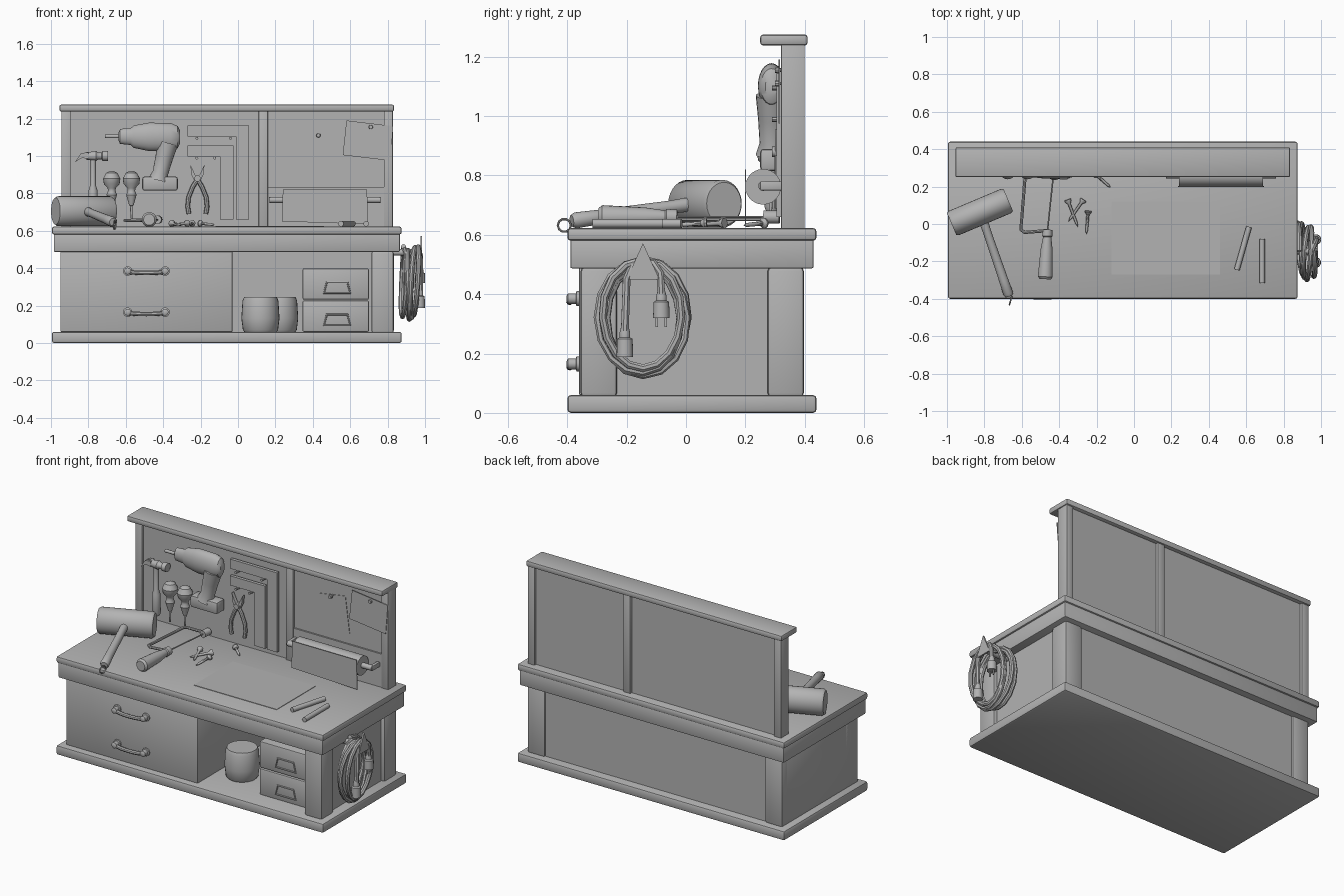
import bpy, bmesh, math
from mathutils import Vector

if "Cube" in bpy.data.objects:
    bpy.data.objects.remove(bpy.data.objects["Cube"])

grey = bpy.data.materials.new("plain_grey")
grey.diffuse_color = (0.45, 0.45, 0.45, 1)
grey.use_nodes = True
grey.node_tree.nodes["Principled BSDF"].inputs["Base Color"].default_value = grey.diffuse_color


def finish(name, bm, bevel=0, segs=2):
    bmesh.ops.recalc_face_normals(bm, faces=bm.faces[:])
    me = bpy.data.meshes.new(name)
    bm.to_mesh(me)
    bm.free()
    ob = bpy.data.objects.new(name, me)
    bpy.context.collection.objects.link(ob)
    me.materials.append(grey)
    if bevel:
        m = ob.modifiers.new("rounded_edges", 'BEVEL')
        m.width, m.segments = bevel, segs
    return ob


def box(name, x, y, z, bevel=0):
    """Box from (min, max) spans on each axis."""
    bm = bmesh.new()
    bmesh.ops.create_cube(bm, size=1)
    for v in bm.verts:
        v.co = [s[0] if c < 0 else s[1] for c, s in zip(v.co, (x, y, z))]
    return finish(name, bm, bevel)


def prism(name, pts, axis, lo, hi, bevel=0):
    """Outline in xz (axis 'y') or yz (axis 'x') extruded from lo to hi."""
    bm = bmesh.new()
    put = (lambda a, b, d: (a, d, b)) if axis == 'y' else (lambda a, b, d: (d, a, b))
    f = bm.faces.new([bm.verts.new(put(a, b, lo)) for a, b in pts])
    ext = bmesh.ops.extrude_face_region(bm, geom=[f])["geom"]
    move = (0, hi - lo, 0) if axis == 'y' else (hi - lo, 0, 0)
    bmesh.ops.translate(bm, vec=move, verts=[g for g in ext if isinstance(g, bmesh.types.BMVert)])
    return finish(name, bm, bevel)


def lathe(name, p, q, prof, n=20, squash=1):
    """Round part from p to q; prof holds (fraction along, radius)."""
    p, q = Vector(p), Vector(q)
    rot = (q - p).to_track_quat('Z', 'Y')
    bm = bmesh.new()
    rings = []
    for t, r in prof:
        rings.append([bm.verts.new(p.lerp(q, t) + rot @ Vector(
            (squash * r * math.cos(i * math.tau / n), r * math.sin(i * math.tau / n), 0)))
            for i in range(n)])
    for a, b in zip(rings, rings[1:]):
        for i in range(n):
            bm.faces.new((a[i], a[(i + 1) % n], b[(i + 1) % n], b[i]))
    bm.faces.new(rings[0])
    bm.faces.new(rings[-1])
    return finish(name, bm)


def rod(name, p, q, r, n=12):
    return lathe(name, p, q, [(0, r), (1, r)], n)


def tube(name, pts, r, cyclic=False):
    cu = bpy.data.curves.new(name, 'CURVE')
    cu.dimensions, cu.bevel_depth, cu.bevel_resolution, cu.use_fill_caps = '3D', r, 2, True
    sp = cu.splines.new('POLY')
    sp.points.add(len(pts) - 1)
    for s, p in zip(sp.points, pts):
        s.co = (*p, 1)
    sp.use_cyclic_u = cyclic
    ob = bpy.data.objects.new(name, cu)
    bpy.context.collection.objects.link(ob)
    cu.materials.append(grey)
    return ob


# Cabinet
box("base_slab", (-.995, .875), (-.4, .44), (0, .06), .012)
box("worktop", (-.995, .875), (-.4, .44), (.58, .623), .012)
box("apron", (-.985, .865), (-.39, .43), (.487, .585), .006)
for x in (-.95, .713):
    for y in (-.355, .275):
        box("cabinet_post", (x, x + .12), (y, y + .122), (.055, .49), .012)
box("right_panel", (.76, .81), (-.25, .3), (.055, .49))
box("left_panel", (-.93, -.88), (-.25, .3), (.055, .49))
box("back_panel", (-.85, .75), (.35, .385), (.055, .49))
box("drawer_block", (-.95, -.03), (-.36, .35), (.06, .49), .004)

# Drawer handles
for z in (.165, .385):
    tube("drawer_handle", [(-.49 + .105 * math.cos(a), -.37 - .022 * math.sin(a) ** .5, z - .01 * math.sin(a))
                           for a in [max(0, math.pi * i / 10 - 1e-6) for i in range(11)]], .012)
    for x in (-.59, -.39):
        lathe("handle_mount", (x, -.355, z), (x, -.402, z), [(0, .025), (.3, .025), (.35, .018), (.9, .018), (1, .01)])

# Back board
for x0, x1 in ((-.945, -.895), (.11, .16), (.78, .828)):
    box("board_post", (x0, x1), (.32, .4), (.615, 1.25), .004)
box("tool_board", (-.9, .79), (.335, .385), (.615, 1.25))
box("lower_board", (.16, .78), (.325, .34), (.615, .833))
box("board_cap", (-.955, .835), (.25, .41), (1.238, 1.275), .01)

# Paper roll
lathe("paper_roll", (.24, .26, .762), (.69, .26, .762), [(0, .06), (1, .06)], 28)
rod("roll_spindle", (.17, .26, .765), (.76, .26, .765), .017)
prism("paper_sheet", [(.24, .82), (.235, .65), (.4, .645), (.695, .635), (.69, .82)], 'y', .199, .203)
for x in (.165, .745):
    box("roll_bracket", (x, x + .02), (.25, .335), (.75, .78), .003)

# Pinned notes
prism("pinned_note", [(.34, 1.1), (.52, 1.13), (.55, .9), (.37, .87)], 'y', .33, .333)
prism("pinned_note", [(.58, 1.19), (.83, 1.16), (.815, .975), (.56, 1.005)], 'y', .312, .316)
for x, z in ((.43, 1.11), (.71, 1.155)):
    lathe("note_pin", (x, .335, z), (x, .3, z), [(0, .006), (.5, .006), (.6, .012), (1, .01)], 10)

# Carpenter squares
for x0, x1, z, w in ((-.27, .06, 1.163, .07), (-.27, -.025, 1.057, .072)):
    prism("carpenter_square", [(x0, z), (x1, z), (x1, .66), (x1 - w, .66), (x1 - w, z - .06), (x0, z - .06)],
          'y', .305, .325)
    for x in (x0 + .05, x1 - .1):
        rod("square_peg", (x, .34, z - .068), (x, .29, z - .068), .008, 8)

# Hanging hammer
lathe("hammer_handle", (-.775, .29, .68), (-.775, .29, .98),
      [(0, .02), (.05, .026), (.45, .024), (.55, .015), (1, .015)])
lathe("hammer_head", (-.81, .29, 1.0), (-.695, .29, 1.0),
      [(0, .02), (.45, .026), (.55, .018), (.7, .018), (.75, .027), (1, .027)])
for y in (.278, .302):
    prism("hammer_claw", [(-.8, 1.02), (-.84, 1.015), (-.873, .965), (-.835, .99), (-.8, .985)], 'y', y - .008, y + .008)

# Screwdrivers
for x in (-.675, -.57):
    lathe("screwdriver", (x, .285, .92), (x, .285, .665),
          [(0, .01), (.04, .03), (.16, .046), (.27, .042), (.36, .022), (.42, .02), (.5, .028),
           (.72, .012), (.73, .007), (1, .005)])

# Power drill
lathe("drill_body", (-.64, .288, 1.105), (-.31, .288, 1.1),
      [(0, .02), (.03, .04), (.2, .045), (.25, .06), (.5, .076), (.85, .075), (.96, .06), (1, .035)], 24, .6)
rod("drill_bit", (-.71, .288, 1.105), (-.63, .288, 1.105), .01)
lathe("drill_grip", (-.375, .29, 1.07), (-.425, .29, .87), [(0, .055), (.4, .047), (.8, .042), (1, .055)], 20)
box("drill_battery", (-.512, -.322), (.25, .33), (.815, .89), .012)

# Pliers
for s in (-1, 1):
    tube("plier_grip", [(-.217 + s * dx, .31, z) for dx, z in
                        ((.0, .875), (.025, .835), (.047, .78), (.052, .73), (.045, .69))], .012)
    prism("plier_jaw", [(-.217 + s * a, b) for a, b in
                        ((-.015, .87), (.012, .86), (.032, .9), (.038, .955), (.012, .9))], 'y', .3, .322)
rod("plier_pivot", (-.217, .33, .88), (-.217, .29, .88), .017)

# Mallet with hanging loop
lathe("mallet_head", (-.975, 0, .705), (-.672, .128, .705),
      [(0, .072), (.04, .08), (.96, .08), (1, .072)], 28, .88)
lathe("mallet_handle", (-.81, .03, .705), (-.668, -.385, .647),
      [(0, .025), (.2, .022), (.8, .025), (.97, .027), (1, .02)])
tube("mallet_loop", [(-.66 + .006 * math.cos(a), -.41 + .022 * math.cos(a), .632 + .022 * math.sin(a))
                     for a in [i * math.tau / 10 for i in range(10)]], .004, True)

# Frame saw
lathe("saw_handle", (-.475, -.295, .66), (-.462, -.03, .66),
      [(0, .03), (.05, .04), (.6, .032), (.85, .022), (.87, .027), (1, .025)])
tube("saw_frame", [(-.46, -.035, .66), (-.585, -.045, .655), (-.605, -.03, .655), (-.58, .28, .655),
                   (-.565, .295, .655), (-.42, .29, .66)], .009)
rod("saw_blade", (-.462, -.03, .66), (-.427, .3, .66), .004, 6)
rod("saw_clamp", (-.431, .262, .66), (-.426, .315, .66), .022)

# Loose screws
for a, b in (((-.355, .13), (-.3, -.015)), ((-.27, .13), (-.35, .015)),
             ((-.245, .07), (-.255, -.055)), ((-.205, .265), (-.125, .195))):
    lathe("screw", (*a, .64), (*b, .632), [(0, .018), (.06, .018), (.16, .008), (.85, .007), (1, .001)], 10)

# Drawing sheet and pencils
box("drawing_sheet", (-.12, .46), (-.27, .12), (.62, .626))
rod("pencil", (.615, -.015, .638), (.55, -.245, .638), .015)
rod("pencil", (.685, -.08, .638), (.685, -.315, .638), .015)

# Shelf pots and bins
for x, y in ((.12, -.13), (.22, .12)):
    lathe("pot", (x, y, .058), (x, y, .245), [(0, .085), (.06, .094), (.4, .102), (.9, .096), (1, .088)], 28)
for z in (.06, .232):
    box("storage_bin", (.345, .7), (-.28, .12), (z, z + .167), .008)
    tube("bin_label_frame", [(x, -.281, z + h) for x, h in
                             ((.46, .035), (.6, .035), (.585, .093), (.475, .093))], .006, True)

# Coiled cable on a hook
turns, steps = 4, 16
coil = []
for i in range(turns * steps + 1):
    a, k = i * math.tau / steps, i / (turns * steps)
    g = .015 * math.sin(a * .75 + 1)
    coil.append((.875 + .085 * k + .01 * math.cos(a * 1.3), -.145 + (.138 + g) * math.sin(a),
                 .322 + (.183 + g * .8) * math.cos(a)))
tube("cable_coil", coil, .014)
tube("cable_end", [(.95, -.145, .505), (.965, -.11, .505), (.975, -.087, .47), (.975, -.083, .39)], .014)
tube("cable_end", [(.95, -.145, .505), (.965, -.18, .5), (.975, -.2, .45), (.975, -.207, .25)], .014)
plug = [(0, .013), (.2, .018), (.35, .018), (.4, .026), (1, .028)]
lathe("plug", (.973, -.083, .41), (.973, -.083, .32), plug)
for y in (-.098, -.068):
    box("plug_prong", (.968, .978), (y - .004, y + .004), (.29, .325))
lathe("socket", (.972, -.206, .29), (.972, -.206, .188), plug)
rod("hook_peg", (.8, -.145, .485), (.98, -.145, .485), .018)
prism("hook_plate", [(-.2, .45), (-.09, .45), (-.145, .572)], 'x', .975, .985)

# Curves to meshes, then smooth shading with sharp edges kept
bpy.ops.object.select_all(action='SELECT')
bpy.context.view_layer.objects.active = bpy.context.selected_objects[0]
bpy.ops.object.convert(target='MESH')
bpy.ops.object.shade_smooth_by_angle(angle=math.radians(35))
